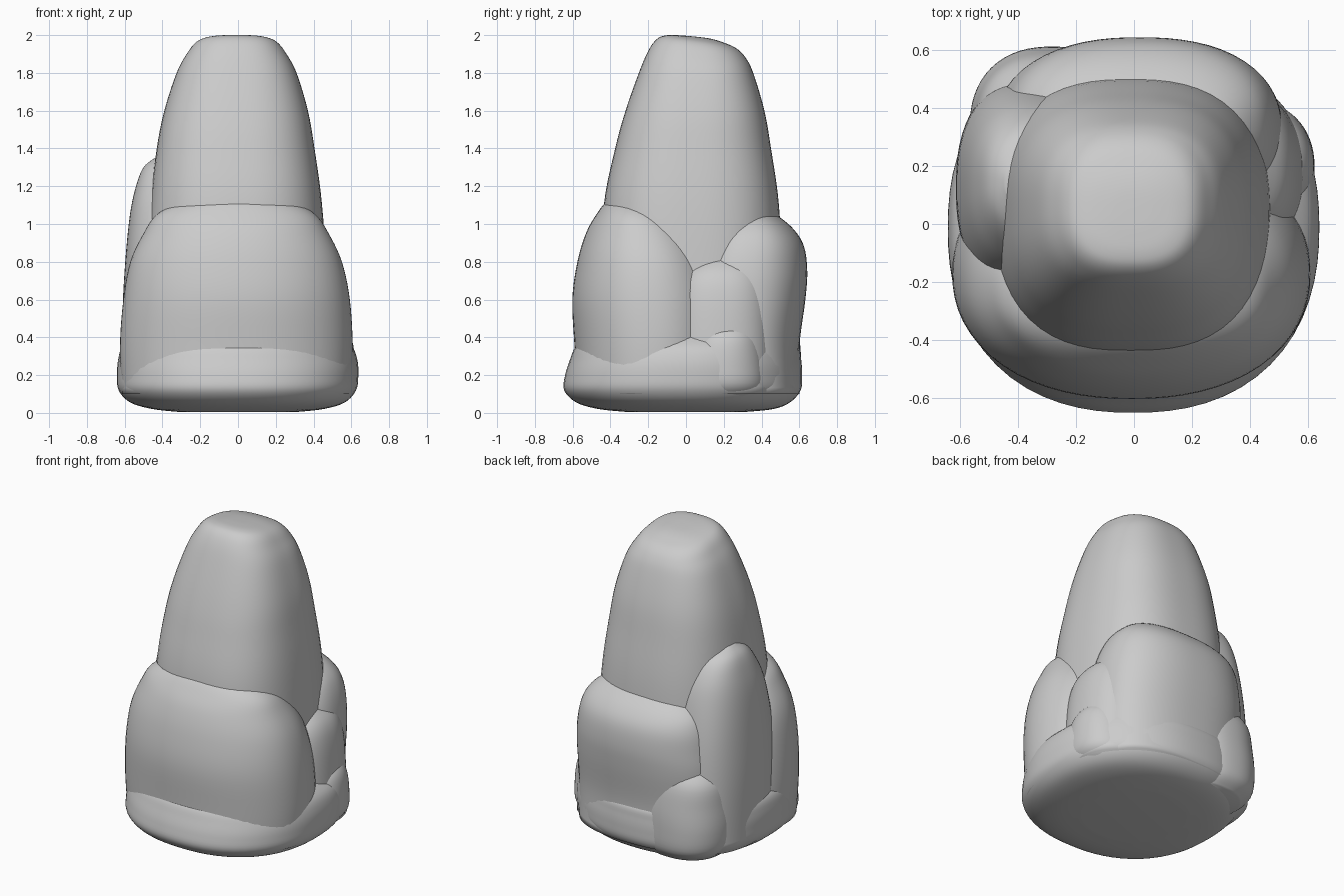
import bpy, bmesh, math

SIDES, STEPS = 64, 5


def catmull(a, b, c, d, t):
    return 0.5 * (2*b + (c - a)*t + (2*a - 5*b + 4*c - d)*t*t + (3*b - a - 3*c + d)*t**3)


def rock(name, rows, n=2.4):
    """Loft rounded sections: (z, x min, x max, y min, y max, slope along y)."""
    rows = [tuple(r) + (0,) * (6 - len(r)) for r in rows]
    dense = []
    for i in range(len(rows) - 1):
        q = [rows[max(i - 1, 0)], rows[i], rows[i + 1], rows[min(i + 2, len(rows) - 1)]]
        for s in range(STEPS):
            dense.append([catmull(*v, s / STEPS) for v in zip(*q)])
    dense.append(list(rows[-1]))
    bm = bmesh.new()
    rings = []
    for z, x0, x1, y0, y1, slope in dense:
        ring = []
        for k in range(SIDES):
            a = 2 * math.pi * k / SIDES
            c, s = math.cos(a), math.sin(a)
            r = (abs(c)**n + abs(s)**n) ** (-1 / n)
            dy = (y1 - y0) / 2 * r * s
            ring.append(bm.verts.new(((x0 + x1)/2 + (x1 - x0)/2 * r * c,
                                      (y0 + y1)/2 + dy, max(0, z + slope * dy))))
        rings.append(ring)
    for lo, hi in zip(rings, rings[1:]):
        for k in range(SIDES):
            j = (k + 1) % SIDES
            bm.faces.new((lo[k], lo[j], hi[j], hi[k]))
    bm.faces.new(rings[0][::-1])
    bm.faces.new(rings[-1])
    me = bpy.data.meshes.new(name)
    bm.to_mesh(me)
    bm.free()
    ob = bpy.data.objects.new(name, me)
    bpy.context.collection.objects.link(ob)
    for p in me.polygons:
        p.use_smooth = True
    return ob


# Tall central spire with a slightly tilted top
rock("spire", [
    (0.1, -.50, .48, -.46, .52), (0.7, -.49, .47, -.45, .51),
    (1.1, -.465, .445, -.435, .492), (1.4, -.43, .405, -.375, .45),
    (1.6, -.39, .37, -.32, .415), (1.8, -.325, .31, -.245, .36, -.04),
    (1.9, -.27, .255, -.195, .32, -.1), (1.955, -.225, .21, -.15, .27, -.13),
    (1.98, -.17, .155, -.1, .2, -.13), (1.99, -.09, .08, -.03, .13, -.11),
    (1.992, -.02, .01, .04, .06, -.1)], 2.6)

# Broad front boulder
rock("front_boulder", [
    (0.1, -.615, .595, -.575, .25), (0.35, -.625, .607, -.59, .25),
    (0.6, -.607, .592, -.602, .23), (0.8, -.57, .55, -.575, .17),
    (0.95, -.50, .48, -.53, .08), (1.05, -.43, .41, -.475, -.03),
    (1.12, -.30, .29, -.42, -.1), (1.15, -.15, .15, -.36, -.2)], 2.2)

# Back boulder
rock("back_boulder", [
    (0.1, -.48, .51, 0, .60), (0.35, -.48, .51, 0, .60),
    (0.6, -.48, .51, 0, .632), (0.75, -.46, .50, 0, .642),
    (0.88, -.43, .47, .05, .625), (0.97, -.38, .42, .12, .572),
    (1.04, -.28, .33, .2, .49), (1.07, -.15, .2, .28, .42)], 2.35)

# Tall slim boulder on the left
rock("left_boulder", [
    (0.1, -.61, -.1, -.25, .5), (0.5, -.612, -.1, -.24, .49),
    (0.8, -.597, -.1, -.22, .47), (1.05, -.572, -.1, -.17, .43),
    (1.2, -.54, -.15, -.1, .38), (1.3, -.50, -.2, -.02, .31),
    (1.35, -.44, -.3, .08, .2)], 2.4)

# Low shoulder on the right
rock("right_boulder", [
    (0.1, .1, .59, -.1, .46), (0.4, .1, .58, -.1, .46),
    (0.62, .1, .56, -.08, .45), (0.74, .1, .52, -.04, .42),
    (0.82, .15, .44, .05, .35)], 2.3)

# Rounded foot and small stones around it
rock("base", [
    (0.004, -.3, .3, -.3, .3), (0.02, -.45, .45, -.46, .46), (0.055, -.57, .565, -.58, .55),
    (0.12, -.632, .625, -.645, .607), (0.2, -.64, .637, -.64, .615),
    (0.28, -.635, .632, -.615, .61), (0.35, -.612, .605, -.585, .595),
    (0.41, -.54, .54, -.52, .52)], 2.3)
rock("right_stone", [
    (0.07, .2, .54, 0, .38), (0.14, .2, .61, -.02, .42), (0.25, .2, .62, -.02, .42),
    (0.38, .2, .605, .02, .4), (0.45, .25, .56, .08, .36), (0.48, .35, .5, .15, .3)], 2.1)
rock("back_left_stone", [
    (0.05, -.48, 0, .1, .54), (0.12, -.55, 0, .05, .6), (0.25, -.565, 0, .05, .61),
    (0.4, -.555, 0, .05, .6), (0.55, -.53, -.05, .1, .57), (0.65, -.46, -.1, .15, .5)], 2.3)
